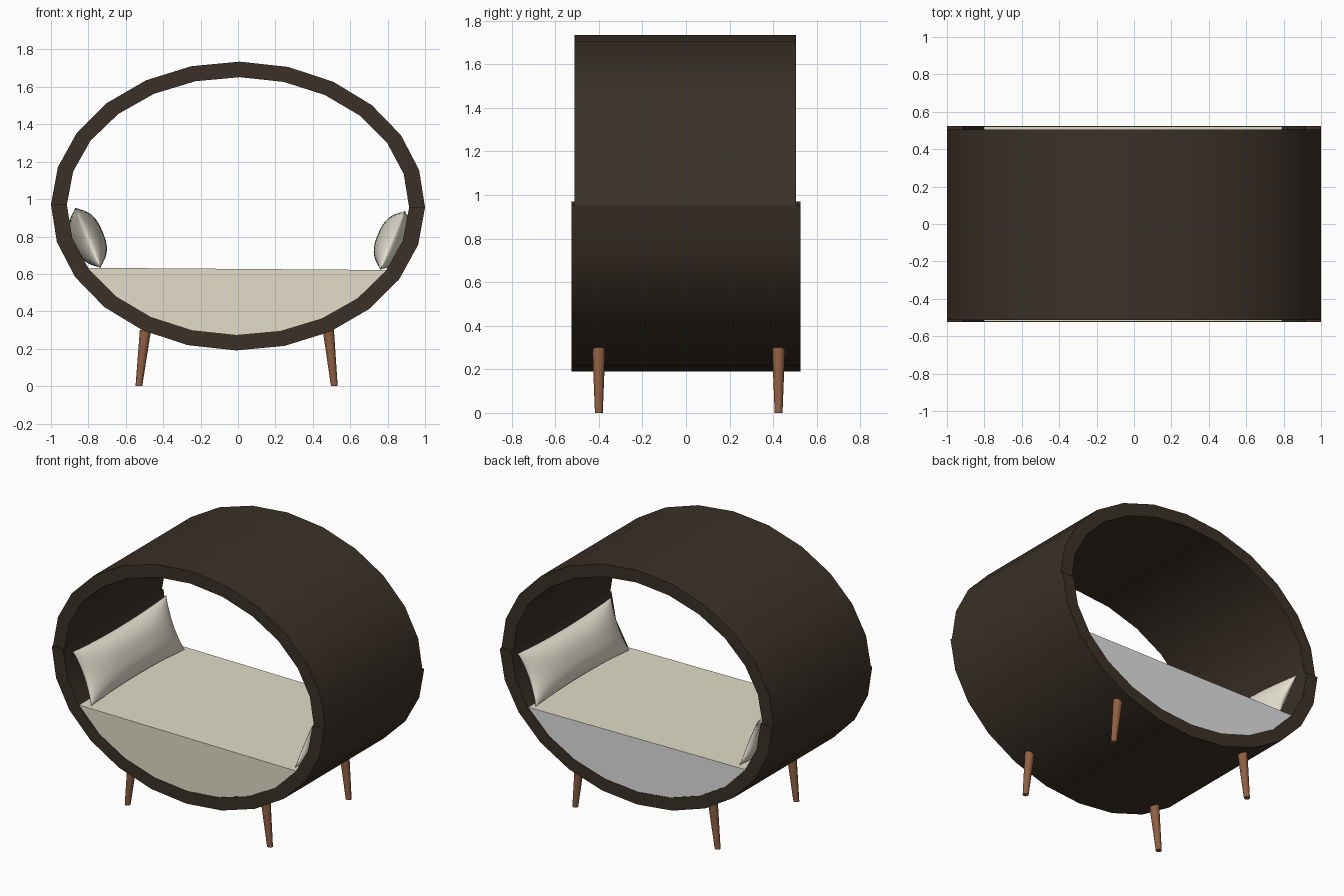
import bpy, bmesh, math
from mathutils import Vector, Matrix

if "Cube" in bpy.data.objects:
    bpy.data.objects.remove(bpy.data.objects["Cube"])


def mat(name, rgb):
    m = bpy.data.materials.new(name)
    m.diffuse_color = (*rgb, 1)
    m.use_nodes = True
    m.node_tree.nodes["Principled BSDF"].inputs["Base Color"].default_value = m.diffuse_color
    return m


BROWN = mat("dark brown", (0.043, 0.031, 0.020))
BEIGE = mat("beige fabric", (0.76, 0.72, 0.58))
CREAM = mat("cream pillow", (0.80, 0.77, 0.65))
GREY = mat("grey backing", (0.75, 0.75, 0.75))
WOOD = mat("leg wood", (0.28, 0.115, 0.055))

CZ, PHASE = 0.963, -0.01
OUTER, INNER = (1.0, 0.772), (0.915, 0.689)


def oval(radii, deg):
    a = math.radians(deg) + PHASE
    return radii[0] * math.cos(a), CZ + radii[1] * math.sin(a)


def finish(bm, name, mats, smooth=None):
    bmesh.ops.recalc_face_normals(bm, faces=bm.faces)
    me = bpy.data.meshes.new(name)
    bm.to_mesh(me)
    bm.free()
    ob = bpy.data.objects.new(name, me)
    bpy.context.collection.objects.link(ob)
    for m in mats:
        me.materials.append(m)
    if smooth:
        bpy.ops.object.select_all(action='DESELECT')
        ob.select_set(True)
        bpy.context.view_layer.objects.active = ob
        bpy.ops.object.shade_smooth_by_angle(angle=math.radians(smooth))
    return ob


# Ring shell: an upper and a slightly deeper lower half
def half_ring(name, start, y0, y1):
    bm = bmesh.new()
    rows = []
    for i in range(13):
        (ox, oz), (ix, iz) = (oval(r, start + i * 15) for r in (OUTER, INNER))
        rows.append([bm.verts.new(p) for p in
                     ((ox, y0, oz), (ox, y1, oz), (ix, y1, iz), (ix, y0, iz))])
    for a, b in zip(rows, rows[1:]):
        for k in range(4):
            bm.faces.new((a[k], a[(k + 1) % 4], b[(k + 1) % 4], b[k]))
    bm.faces.new(rows[0])
    bm.faces.new(rows[-1])
    finish(bm, name, [BROWN], 30)


half_ring("upper_shell", 0, -0.512, 0.506)
half_ring("lower_shell", 180, -0.525, 0.525)

# Seat: segment filling the bottom of the ring, with a grey back face
bm = bmesh.new()
angles = [209.2] + list(range(225, 316, 15)) + [330.8]
pts = [oval(INNER, a) for a in angles]
front = [bm.verts.new((x, -0.522, z)) for x, z in pts]
back = [bm.verts.new((x, 0.522, z)) for x, z in pts]
n = len(pts)
bm.faces.new(front)
bm.faces.new(back).material_index = 1
for i in range(n):
    j = (i + 1) % n
    bm.faces.new((front[i], front[j], back[j], back[i]))
finish(bm, "seat", [BEIGE, GREY])


# Pillows: puffed rectangles with pinched edges, leaning on the ring
def pillow(name, bottom, top, length=0.49, puff=0.085):
    b, t = Vector((bottom[0], 0, bottom[1])), Vector((top[0], 0, top[1]))
    mid, up = (b + t) / 2, (t - b) / 2
    nrm = up.normalized().cross(Vector((0, 1, 0)))
    N, M = 32, 18
    bm = bmesh.new()
    for side in (1, -1):
        grid = []
        for i in range(N + 1):
            u = -math.cos(math.pi * i / N)
            row = []
            for j in range(M + 1):
                v = -math.cos(math.pi * j / M)
                h = puff * ((1 - abs(u) ** 3) * (1 - abs(v) ** 2.6)) ** 0.6
                y = length * u * (1 - 0.07 * (1 - v * v))
                w = v * (1 - 0.10 * (1 - u * u))
                row.append(bm.verts.new(mid + up * w + nrm * (side * h) + Vector((0, y, 0))))
            grid.append(row)
        for i in range(N):
            for j in range(M):
                bm.faces.new((grid[i][j], grid[i + 1][j], grid[i + 1][j + 1], grid[i][j + 1]))
    bmesh.ops.remove_doubles(bm, verts=bm.verts, dist=1e-5)
    finish(bm, name, [CREAM], 60)


pillow("left_pillow", (-0.735, 0.632), (-0.87, 0.955))
pillow("right_pillow", (0.76, 0.622), (0.893, 0.937))


# Legs: tapered round pegs, splayed sideways
def leg(name, foot_x, top_x, y):
    bm = bmesh.new()
    bmesh.ops.create_cone(bm, cap_ends=True, segments=16, radius1=0.018, radius2=0.03,
                          depth=0.3, matrix=Matrix.Translation((0, 0, 0.15)))
    for v in bm.verts:
        v.co.x += foot_x + (top_x - foot_x) * v.co.z / 0.3
        v.co.y += y
    finish(bm, name, [WOOD], 40)


for end, y in (("front", -0.40), ("back", 0.425)):
    leg(end + "_left_leg", -0.53, -0.495, y)
    leg(end + "_right_leg", 0.515, 0.483, y)
